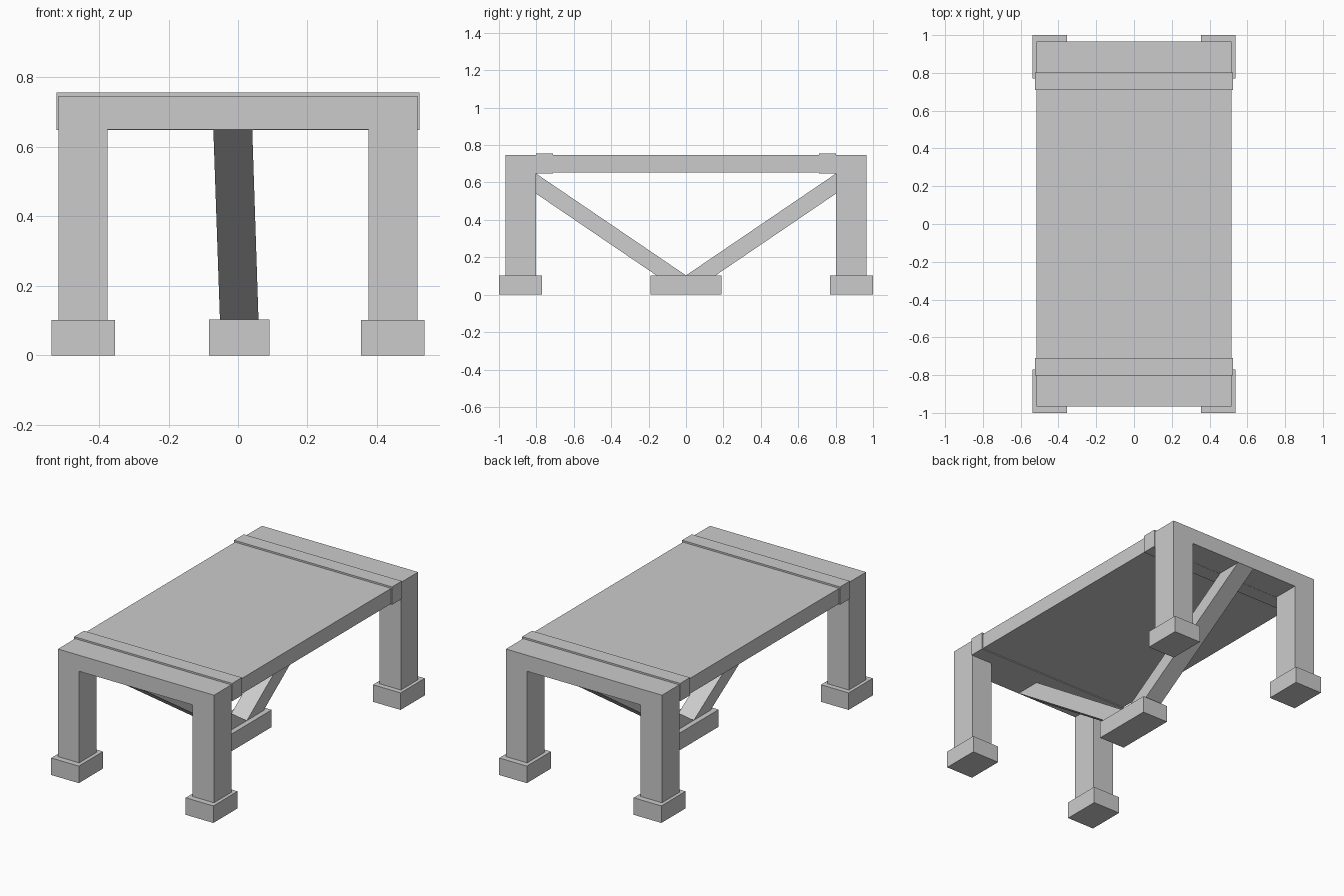
import bpy, bmesh

if "Cube" in bpy.data.objects:
    bpy.data.objects.remove(bpy.data.objects["Cube"])


def loft(name, lower, upper):
    """Solid between two matching closed loops of points."""
    bm = bmesh.new()
    a = [bm.verts.new(p) for p in lower]
    b = [bm.verts.new(p) for p in upper]
    bm.faces.new(a)
    bm.faces.new(b)
    n = len(a)
    for i in range(n):
        bm.faces.new((a[i], a[(i + 1) % n], b[(i + 1) % n], b[i]))
    bmesh.ops.recalc_face_normals(bm, faces=bm.faces)
    mesh = bpy.data.meshes.new(name)
    bm.to_mesh(mesh)
    bm.free()
    obj = bpy.data.objects.new(name, mesh)
    bpy.context.collection.objects.link(obj)
    return obj


def rect(x0, x1, y0, y1, z):
    return [(x0, y0, z), (x1, y0, z), (x1, y1, z), (x0, y1, z)]


def box(name, x0, x1, y0, y1, z0, z1):
    return loft(name, rect(x0, x1, y0, y1, z0), rect(x0, x1, y0, y1, z1))


# Deck slab and the central footing under the braces
box("deck", -0.517, 0.517, -0.802, 0.802, 0.654, 0.746)
box("centre_footing", -0.083, 0.09, -0.19, 0.19, 0, 0.103)

for side, s in (("front", -1), ("back", 1)):
    # Portal frame: two legs joined by a lintel
    profile = [(-0.517, 0.102), (-0.517, 0.746), (0.517, 0.746), (0.517, 0.102),
               (0.376, 0.102), (0.376, 0.65), (-0.376, 0.65), (-0.376, 0.102)]
    loft(f"{side}_portal_frame", [(x, s * 0.965, z) for x, z in profile],
         [(x, s * 0.802, z) for x, z in profile])

    # Raised band where the deck meets the frame
    box(f"{side}_deck_band", -0.523, 0.523, s * 0.802, s * 0.71, 0.649, 0.756)

    # Slanted brace from the central footing to the lintel
    loft(f"{side}_brace", rect(-0.052, 0.059, 0, s * 0.158, 0.103),
         rect(-0.071, 0.041, s * 0.805, s * 0.963, 0.65))

    # Footings under both legs
    for hand, h in (("left", -1), ("right", 1)):
        box(f"{side}_{hand}_footing", h * 0.354, h * 0.537, s * 0.771, s * 1.0, 0, 0.102)
